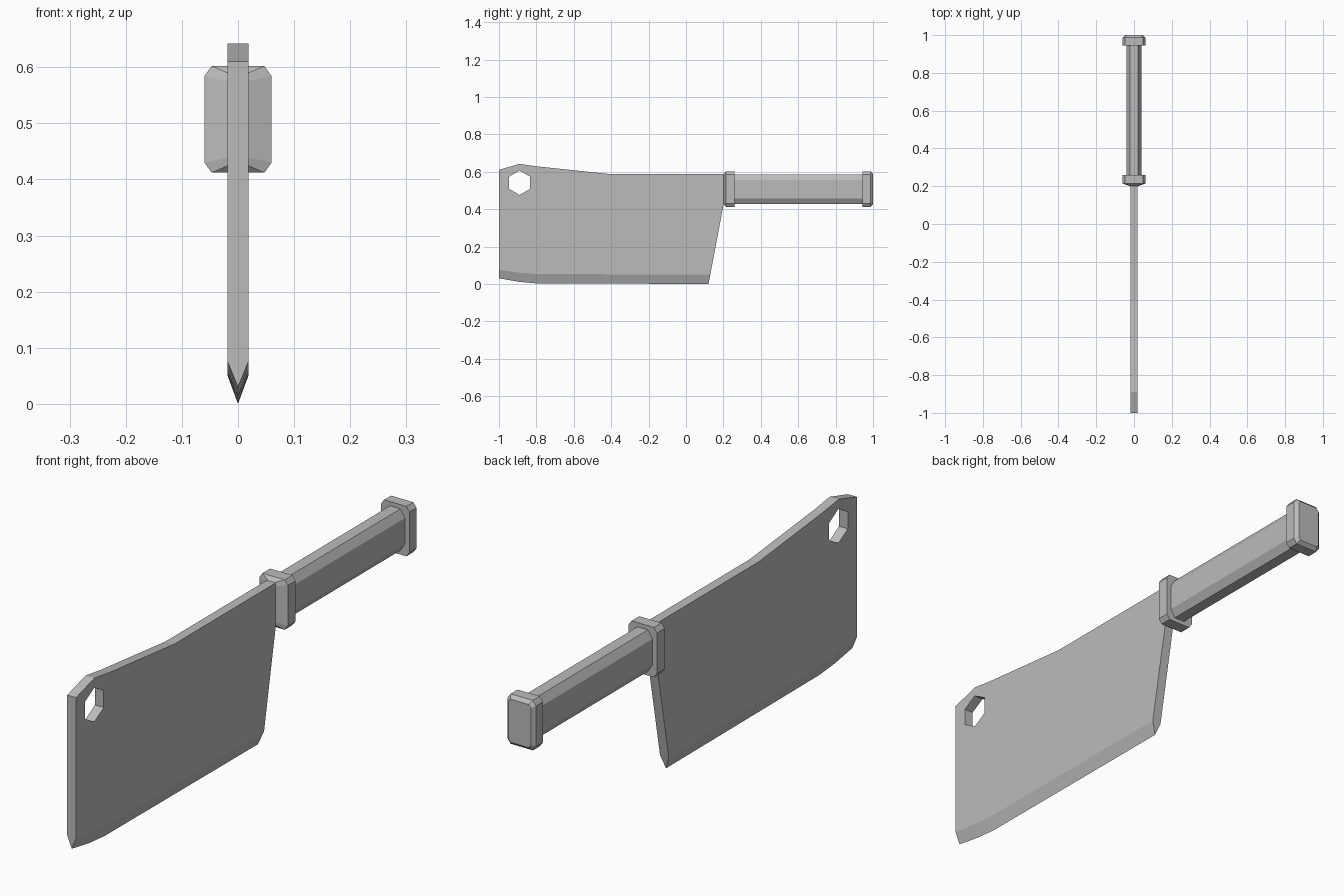
import bpy, bmesh, math

default_cube = bpy.data.objects.get("Cube")
if default_cube:
    bpy.data.objects.remove(default_cube, do_unlink=True)

steel = bpy.data.materials.new("plain_grey")
GREY = (0.5, 0.5, 0.5, 1)
steel.diffuse_color = GREY
steel.use_nodes = True
steel.node_tree.nodes["Principled BSDF"].inputs["Base Color"].default_value = GREY


def finish(name, bm):
    bmesh.ops.recalc_face_normals(bm, faces=bm.faces)
    mesh = bpy.data.meshes.new(name)
    bm.to_mesh(mesh)
    bm.free()
    mesh.materials.append(steel)
    obj = bpy.data.objects.new(name, mesh)
    bpy.context.collection.objects.link(obj)
    return obj


def bridge(bm, a, b):
    n = len(a)
    for i in range(n):
        j = (i + 1) % n
        bm.faces.new((a[i], a[j], b[j], b[i]))


def loft(name, rings):
    """Rings of points joined in order, with both ends capped."""
    bm = bmesh.new()
    loops = [[bm.verts.new(p) for p in ring] for ring in rings]
    for a, b in zip(loops, loops[1:]):
        bridge(bm, a, b)
    bm.faces.new(loops[0])
    bm.faces.new(loops[-1])
    return finish(name, bm)


def octagon(y, w, h, cx, cz, mid=0.507):
    """Rectangle of half size w, h with its corners cut by cx, cz."""
    quarter = [(w, h - cz), (w - cx, h)]
    half = quarter + [(-x, z) for x, z in reversed(quarter)]
    return [(x, y, mid + z) for x, z in half + [(-x, -z) for x, z in half]]


# Blade: a flat slab whose lower border narrows to one cutting edge
T = 0.0185
body = [(0.13, 0.05), (0.2, 0.42), (0.2, 0.588), (-0.41, 0.588),
        (-0.8, 0.629), (-0.89, 0.642), (-1, 0.61)]
bevel_top = [(-1, 0.075), (-0.89, 0.06), (-0.8, 0.053)]
cutting_edge = [(-1, 0.03), (-0.89, 0.011), (-0.8, 0.003), (0.12, 0)]

bm = bmesh.new()
sides = [[bm.verts.new((x, y, z)) for y, z in body + bevel_top] for x in (T, -T)]
edge = [bm.verts.new((0, y, z)) for y, z in cutting_edge]
for side in sides:
    bm.faces.new(side)
    border = side[len(body):] + side[:1]
    for i in range(3):
        bm.faces.new((border[i], border[i + 1], edge[i + 1], edge[i]))
right, left = sides
for i in range(len(body)):
    bm.faces.new((right[i], right[i + 1], left[i + 1], left[i]))
bm.faces.new((right[len(body)], left[len(body)], edge[0]))
bm.faces.new((right[0], left[0], edge[-1]))
blade = finish("blade", bm)

# Six-sided hanging hole
hexagon = [(0.065 * math.sin(k * math.pi / 3), 0.065 * math.cos(k * math.pi / 3))
           for k in range(6)]
cutter = loft("hole_cutter", [[(x, y - 0.89, z + 0.541) for y, z in hexagon]
                              for x in (-0.1, 0.1)])
cutter.hide_render = True
cut = blade.modifiers.new("hanging_hole", "BOOLEAN")
cut.operation = "DIFFERENCE"
cut.solver = "EXACT"
cut.object = cutter
bpy.context.view_layer.objects.active = blade
bpy.ops.object.modifier_apply(modifier=cut.name)
bpy.data.objects.remove(cutter, do_unlink=True)

# Handle grip with cut corners
loft("handle_grip", [octagon(y, 0.041, 0.079, 0.019, 0.03) for y in (0.24, 0.96)])

# Collar sloping in toward the blade
loft("handle_collar", [octagon(0.2, 0.018, 0.08, 0.006, 0.012),
                       octagon(0.214, 0.06, 0.095, 0.013, 0.018),
                       octagon(0.26, 0.06, 0.095, 0.013, 0.018)])

# End cap with a chamfered rear face
loft("handle_end_cap", [octagon(0.945, 0.06, 0.095, 0.013, 0.018),
                        octagon(0.987, 0.06, 0.095, 0.013, 0.018),
                        octagon(1.0, 0.047, 0.082, 0.008, 0.012)])
